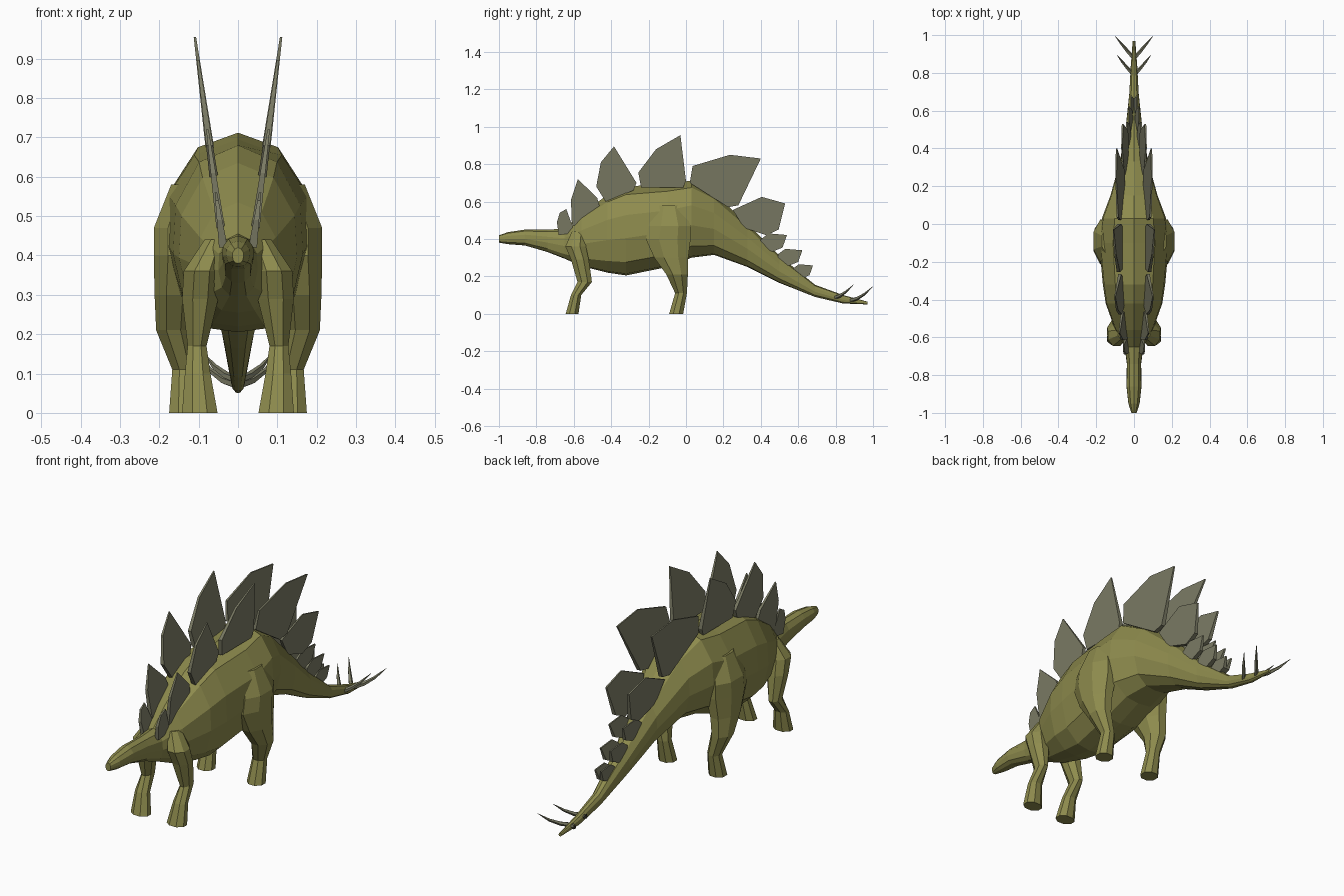
import bpy, bmesh, math
from mathutils import Vector

if "Cube" in bpy.data.objects:
    bpy.data.objects.remove(bpy.data.objects["Cube"])


def material(name, rgb):
    m = bpy.data.materials.new(name)
    m.diffuse_color = (*rgb, 1)
    m.use_nodes = True
    m.node_tree.nodes["Principled BSDF"].inputs["Base Color"].default_value = m.diffuse_color
    return m


SKIN = material("olive_skin", (0.27, 0.26, 0.075))
BONE = material("grey_bone", (0.20, 0.20, 0.13))


def loft(name, rings, mat, mirror=False):
    """Skin a list of equal-length point rings and cap both ends."""
    bm = bmesh.new()
    vs = [[bm.verts.new(p) for p in r] for r in rings]
    n = len(vs[0])
    for a, b in zip(vs, vs[1:]):
        for i in range(n):
            j = (i + 1) % n
            bm.faces.new((a[i], a[j], b[j], b[i]))
    bm.faces.new(vs[0])
    bm.faces.new(vs[-1])
    bmesh.ops.recalc_face_normals(bm, faces=bm.faces)
    me = bpy.data.meshes.new(name)
    bm.to_mesh(me)
    bm.free()
    me.materials.append(mat)
    ob = bpy.data.objects.new(name, me)
    bpy.context.collection.objects.link(ob)
    if mirror:
        mod = ob.modifiers.new("mirror", 'MIRROR')
        mod.use_mirror_merge = False
    return ob


# Body from snout to tail tip: y, bottom z, top z, half width
HALF = [(0.6, 0.91), (0.96, 0.68), (1, 0.42), (0.82, 0.15), (0.42, 0.02)]
SECTION = [(0, 1)] + HALF + [(0, 0)] + [(-x, t) for x, t in reversed(HALF)]
STATIONS = [
    (-1.0, .38, .42, .014), (-.95, .372, .437, .03), (-.86, .365, .45, .04),
    (-.74, .33, .45, .038), (-.65, .295, .455, .05), (-.56, .255, .535, .10),
    (-.42, .22, .635, .15), (-.32, .205, .68, .165), (-.10, .25, .695, .185),
    (.03, .30, .712, .17), (.15, .315, .645, .125), (.33, .25, .48, .075),
    (.50, .165, .31, .045), (.69, .09, .155, .025), (.84, .055, .10, .017),
    (.97, .05, .065, .007)]
loft("body", [[(x * w, y, lo + t * (hi - lo)) for x, t in SECTION]
              for y, lo, hi, w in STATIONS], SKIN)


# Legs: z, inner x, outer x, front y, back y for each eight-sided ring
def leg(name, levels):
    rings = []
    for z, x0, x1, y0, y1 in levels:
        ring = []
        for k in range(8):
            a = math.pi / 8 + k * math.pi / 4
            c = 0.5 / math.cos(math.pi / 8)
            ring.append(((x0 + x1) / 2 + c * (x1 - x0) * math.cos(a),
                         (y0 + y1) / 2 + c * (y1 - y0) * math.sin(a), z))
        rings.append(ring)
    loft(name, rings, SKIN, True)


leg("front_legs", [
    (0, .052, .142, -.643, -.575), (.10, .07, .135, -.615, -.56),
    (.17, .08, .128, -.58, -.503), (.29, .05, .142, -.615, -.52),
    (.36, .045, .138, -.645, -.535), (.44, .03, .085, -.61, -.54)])
leg("hind_legs", [
    (0, .095, .175, -.09, -.015), (.11, .105, .167, -.058, .005),
    (.21, .12, .208, -.105, .01), (.30, .11, .212, -.17, .012),
    (.40, .09, .214, -.215, .025), (.47, .09, .214, -.20, .025),
    (.58, .09, .170, -.16, -.02)])


# Back plates: outlines in the side plane, leaning outward, thin at the tip
def plate(name, outline):
    zs = [z for _, z in outline]
    low, high = min(zs), max(zs)
    sides = []
    for s in (-1, 1):
        sides.append([(0.040 + (z - 0.44) * 0.135
                       + s * (0.003 + 0.008 * (high - z) / (high - low)), y, z)
                      for y, z in outline])
    loft(name, sides, BONE, True)


PLATES = [
    [(-.69, .49), (-.675, .54), (-.64, .56), (-.60, .45), (-.62, .43), (-.68, .42)],
    [(-.615, .61), (-.578, .72), (-.475, .62), (-.46, .57), (-.53, .48), (-.61, .47)],
    [(-.48, .68), (-.455, .81), (-.385, .895), (-.265, .70), (-.28, .66), (-.43, .60)],
    [(-.255, .755), (-.16, .88), (-.03, .955), (0, .71), (-.015, .675), (-.24, .675)],
    [(.02, .70), (.035, .79), (.235, .85), (.40, .83), (.28, .58), (.225, .57)],
    [(.25, .555), (.405, .625), (.53, .59), (.495, .45), (.43, .42), (.31, .46)],
]
for i, outline in enumerate(PLATES):
    plate(f"back_plates_{i + 1}", outline)

# Small tail plates share one outline
TAIL = [(-.5, .12), (-.2, .34), (.5, .28), (.33, -.2), (-.07, -.36), (-.52, -.08)]
for i, (y, z, s) in enumerate([(.47, .382, .14), (.557, .303, .13), (.625, .228, .108)]):
    plate(f"tail_plates_{i + 1}", [(y + a * s, z + b * s) for a, b in TAIL])


# Tail spikes: curved, tapering five-sided horns
def spikes(name, path):
    rings = []
    for i, (p, r) in enumerate(zip(path, (.011, .010, .007, .0008))):
        d = Vector(path[min(i + 1, 3)]) - Vector(path[max(i - 1, 0)])
        q = d.to_track_quat('Z', 'Y')
        rings.append([Vector(p) + q @ Vector((r * math.cos(k * math.tau / 5),
                                              r * math.sin(k * math.tau / 5), 0))
                      for k in range(5)])
    loft(name, rings, BONE, True)


spikes("tail_spikes_front", [(0, .785, .083), (.03, .82, .095), (.06, .855, .118), (.09, .895, .155)])
spikes("tail_spikes_rear", [(0, .875, .070), (.035, .915, .082), (.068, .955, .106), (.102, .998, .145)])
